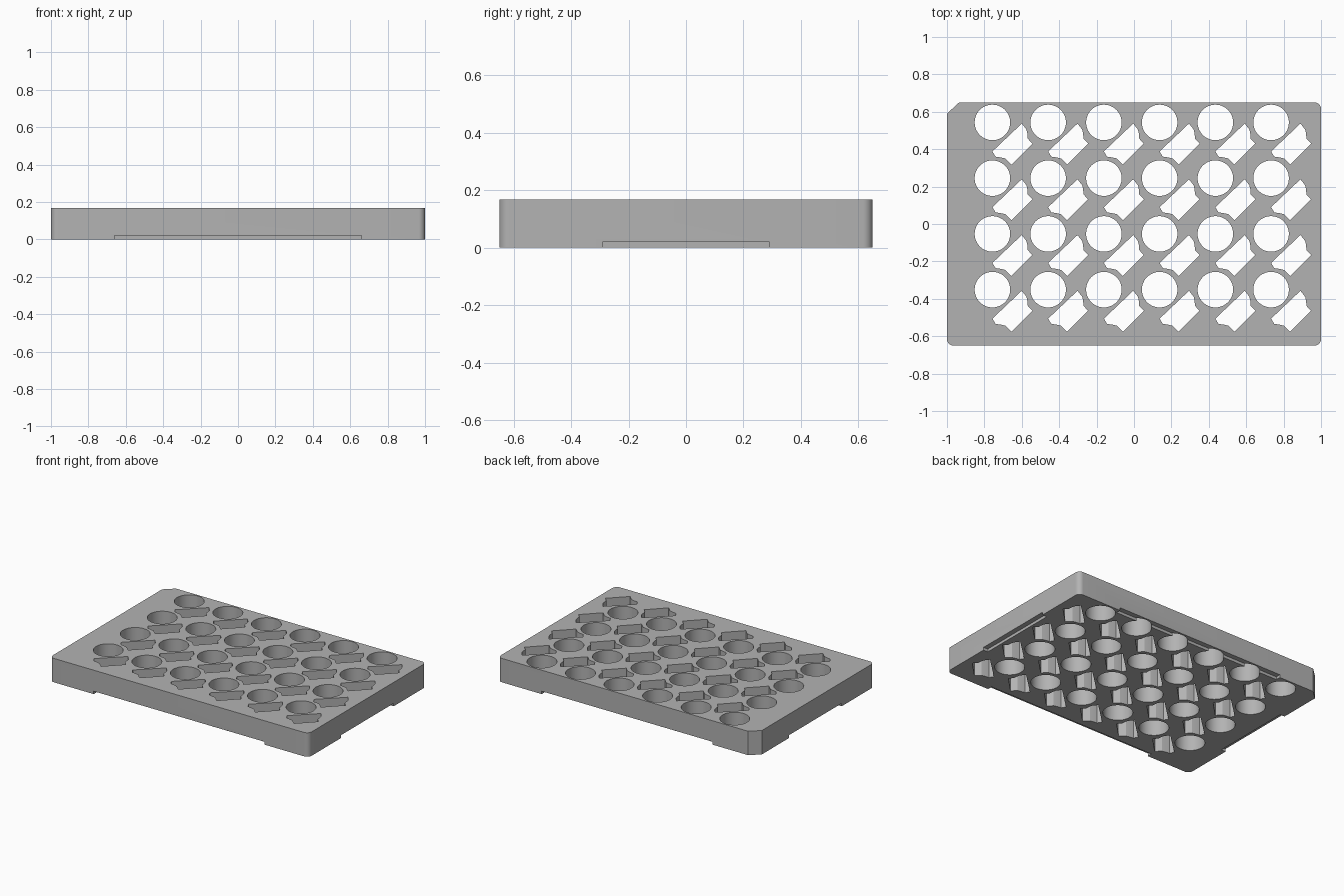
import bpy, bmesh, math

if "Cube" in bpy.data.objects:
    bpy.data.objects.remove(bpy.data.objects["Cube"])

HX, HY, H = 1.0, 0.65, 0.167
PITCH = 0.298

gray = bpy.data.materials.new("light gray plastic")
gray.use_nodes = True
color = (0.45, 0.45, 0.45, 1)
gray.diffuse_color = color
gray.node_tree.nodes["Principled BSDF"].inputs["Base Color"].default_value = color


def arc(cx, cy, r, start, end, n):
    return [(cx + r * math.cos(math.radians(start + (end - start) * i / n)),
             cy + r * math.sin(math.radians(start + (end - start) * i / n)))
            for i in range(n + 1)]


def prism(bm, outline, z0, z1):
    """Extrude a counter-clockwise outline from z0 to z1."""
    face = bm.faces.new([bm.verts.new((x, y, z0)) for x, y in outline])
    out = bmesh.ops.extrude_face_region(bm, geom=[face])
    top = [v for v in out["geom"] if isinstance(v, bmesh.types.BMVert)]
    bmesh.ops.translate(bm, vec=(0, 0, z1 - z0), verts=top)


def rect(x0, x1, y0, y1):
    return [(x0, y0), (x1, y0), (x1, y1), (x0, y1)]


def to_object(bm, name):
    bmesh.ops.recalc_face_normals(bm, faces=bm.faces)
    mesh = bpy.data.meshes.new(name)
    bm.to_mesh(mesh)
    bm.free()
    mesh.materials.append(gray)
    obj = bpy.data.objects.new(name, mesh)
    bpy.context.collection.objects.link(obj)
    return obj


# Rack body: three rounded corners and one chamfered corner
r = 0.035
outline = arc(HX - r, HY - r, r, 0, 90, 8)
outline += [(-0.935, HY), (-HX, 0.59)]
outline += arc(-HX + r, -HY + r, r, 180, 270, 8)
outline += arc(HX - r, -HY + r, r, 270, 360, 8)
bm = bmesh.new()
prism(bm, outline, 0, H)
rack = to_object(bm, "tube_rack")

# Cutter: round wells, each with a diagonal lid slot beside it
slot = [(0.157, -0.006), (0.0, -0.155), (0.017, -0.183), (0.045, -0.187),
        (0.07, -0.193), (0.102, -0.225), (0.214, -0.113), (0.189, -0.087),
        (0.187, -0.06), (0.182, -0.038)]
bm = bmesh.new()
for col in range(6):
    for row in range(4):
        cx, cy = -0.757 + PITCH * col, 0.543 - PITCH * row
        prism(bm, arc(cx, cy, 0.095, 0, 360, 48)[:-1], -0.1, H + 0.1)
        prism(bm, [(cx + x, cy + y) for x, y in slot], -0.1, H + 0.1)
holes = to_object(bm, "hole_cutter")

# Cutter: shallow notches under the middle of each side
depth, lift = 0.035, 0.02
bm = bmesh.new()
for s in (-1, 1):
    ys = sorted((s * (HY - depth), s * (HY + 0.1)))
    xs = sorted((s * (HX - depth), s * (HX + 0.1)))
    prism(bm, rect(-0.66, 0.66, *ys), -0.1, lift)
    prism(bm, rect(*xs, -0.29, 0.29), -0.1, lift)
notches = to_object(bm, "notch_cutter")

# Cut the body, bake the result and drop the cutters
for cutter in (holes, notches):
    mod = rack.modifiers.new(cutter.name, 'BOOLEAN')
    mod.operation = 'DIFFERENCE'
    mod.solver = 'EXACT'
    mod.object = cutter
    cutter.hide_render = True
graph = bpy.context.evaluated_depsgraph_get()
baked = bpy.data.meshes.new_from_object(rack.evaluated_get(graph))
rack.modifiers.clear()
rack.data = baked
for cutter in (holes, notches):
    bpy.data.objects.remove(cutter)

# Smooth the round walls, keep the edges crisp
bpy.ops.object.select_all(action='DESELECT')
rack.select_set(True)
bpy.context.view_layer.objects.active = rack
bpy.ops.object.shade_smooth_by_angle(angle=math.radians(30))
